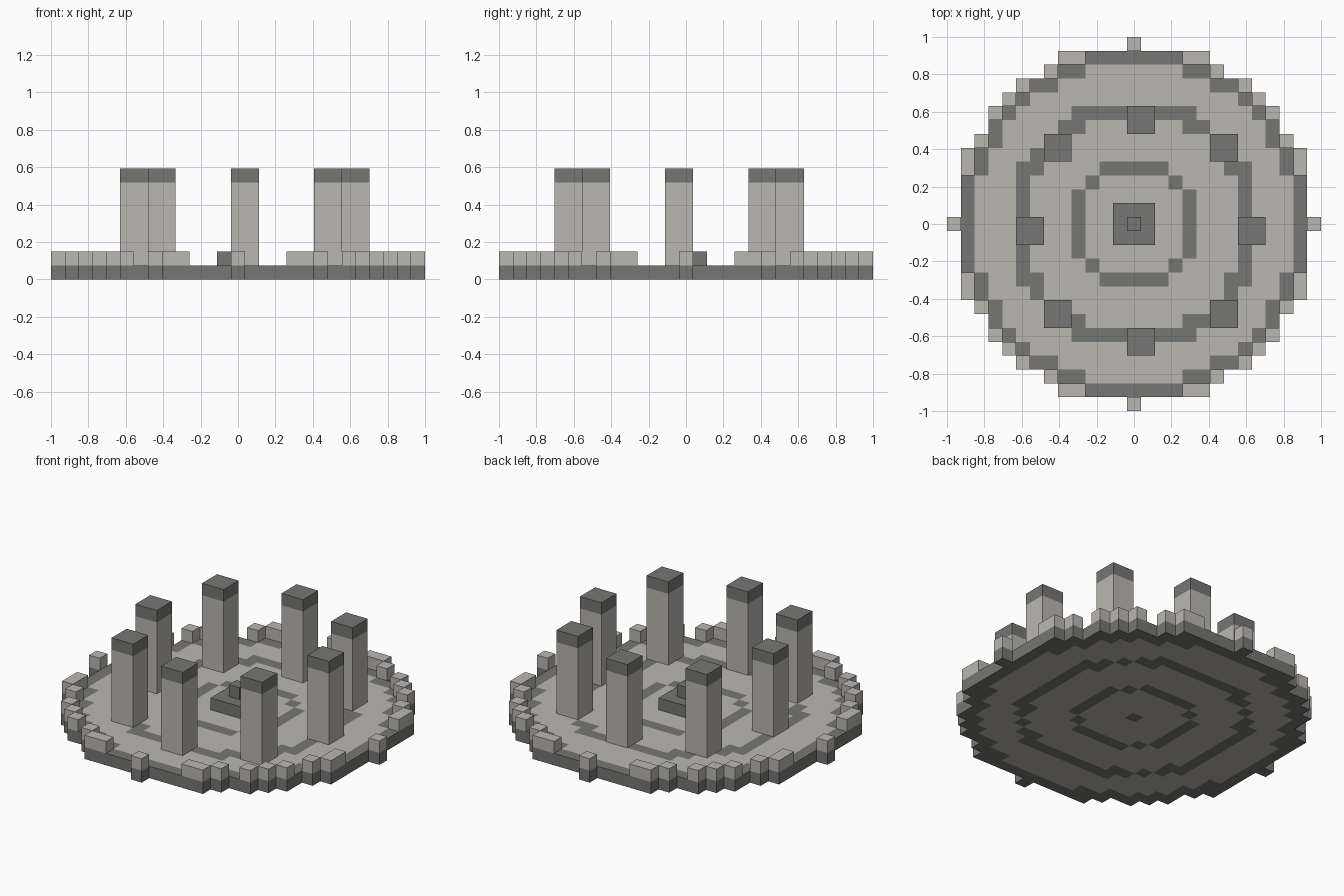
import bpy
import bmesh
from math import cos, sin, pi

cube = bpy.data.objects.get("Cube")
if cube:
    bpy.data.objects.remove(cube, do_unlink=True)

RADIUS = 13                    # disc radius in cells
CELL = 2 / (2 * RADIUS + 1)    # edge length of one cell


def make_material(name, colour):
    mat = bpy.data.materials.new(name)
    mat.use_nodes = True
    mat.diffuse_color = colour
    mat.node_tree.nodes["Principled BSDF"].inputs["Base Color"].default_value = colour
    return mat


PALE, DARK = 0, 1
MATERIALS = [make_material("pale_stone", (0.50, 0.47, 0.435, 1)),
             make_material("dark_stone", (0.18, 0.18, 0.175, 1))]


def build(name, cells, low, high, colour):
    """Extrude a set of grid cells between two layers; colour(cell, is_side) gives the material."""
    cells = set(cells)
    bm = bmesh.new()
    verts = {}

    def vert(i, j, k):
        if (i, j, k) not in verts:
            verts[i, j, k] = bm.verts.new(((i - 0.5) * CELL, (j - 0.5) * CELL, k * CELL))
        return verts[i, j, k]

    def face(points, material):
        bm.faces.new([vert(*p) for p in points]).material_index = material

    for x, y in cells:
        loop = [(x, y), (x + 1, y), (x + 1, y + 1), (x, y + 1)]
        face([(*p, high) for p in loop], colour((x, y), False))
        face([(*p, low) for p in reversed(loop)], colour((x, y), False))
        # Side walls only where the neighbouring cell is empty
        for n, (dx, dy) in enumerate([(0, -1), (1, 0), (0, 1), (-1, 0)]):
            if (x + dx, y + dy) not in cells:
                a, b = loop[n], loop[(n + 1) % 4]
                face([(*a, low), (*b, low), (*b, high), (*a, high)], colour((x, y), True))
    mesh = bpy.data.meshes.new(name)
    bm.to_mesh(mesh)
    bm.free()
    for mat in MATERIALS:
        mesh.materials.append(mat)
    obj = bpy.data.objects.new(name, mesh)
    bpy.context.collection.objects.link(obj)
    return obj


def block(x, y, width):
    return [(x + i, y + j) for i in range(width) for j in range(width)]


def dist2(cell):
    return cell[0] ** 2 + cell[1] ** 2


def floor_colour(cell, is_side):
    d = dist2(cell)
    ringed = d == 0 or 16 <= d < 25 or 64 <= d < 81 or d > 132
    return DARK if ringed or is_side else PALE


def plain(material):
    return lambda cell, is_side: material


# Round floor with concentric dark rings
disc = [c for c in block(-RADIUS, -RADIUS, 2 * RADIUS + 1) if dist2(c) <= RADIUS ** 2]
build("floor_disc", disc, 0, 1, floor_colour)

# Broken parapet on the outermost cells
build("rim_wall", [c for c in disc if dist2(c) > 156], 1, 2, plain(PALE))

# Central altar
build("altar_base", block(-1, -1, 3), 1, 2, plain(DARK))
build("altar_top", [(0, 0)], 2, 3, plain(DARK))

# Ring of eight capped pillars
for n in range(8):
    x, y = round(8 * cos(n * pi / 4)), round(8 * sin(n * pi / 4))
    footprint = block(x, y - 1, 2)
    build(f"pillar_shaft_{n + 1}", footprint, 1, 7, plain(PALE))
    build(f"pillar_cap_{n + 1}", footprint, 7, 8, plain(DARK))
